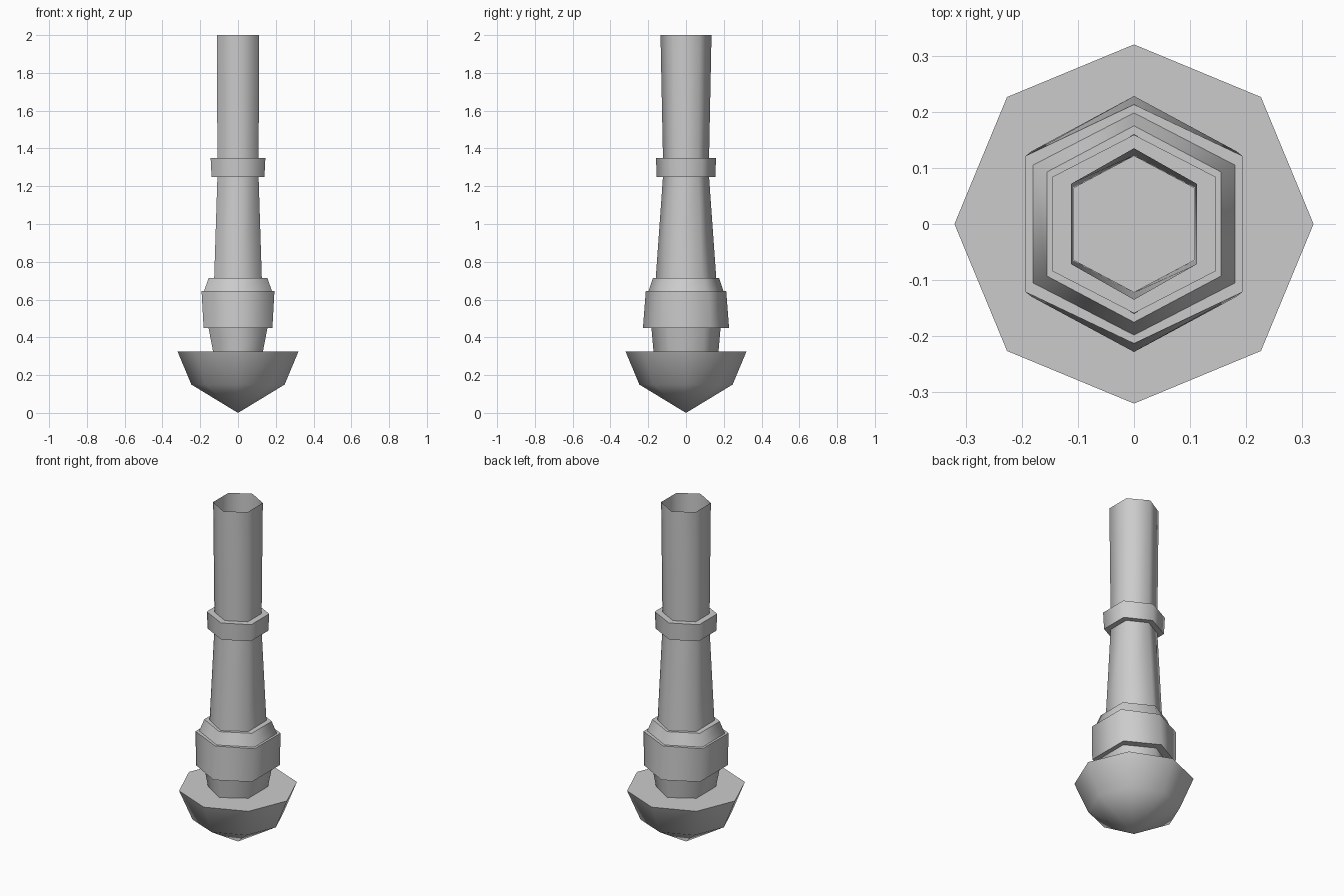
import bpy, bmesh, math

cube = bpy.data.objects.get("Cube")
if cube:
    bpy.data.objects.remove(cube, do_unlink=True)

grey = bpy.data.materials.new("plain_grey")
grey.use_nodes = True
colour = (0.6, 0.6, 0.6, 1)
grey.diffuse_color = colour
grey.node_tree.nodes["Principled BSDF"].inputs["Base Color"].default_value = colour


def hexagon(rx, ry, corner=0.53):
    """Six-sided outline with points at front and back and flat sides."""
    c = ry * corner
    return [(rx, c), (0, ry), (-rx, c), (-rx, -c), (0, -ry), (rx, -c)]


def octagon(r):
    return [(r * math.cos(i * math.pi / 4), r * math.sin(i * math.pi / 4)) for i in range(8)]


def loft(name, rings, sharp):
    """Skin a stack of (height, outline) rings; rings listed in sharp get hard edges."""
    bm = bmesh.new()
    loops = [[bm.verts.new((x, y, z)) for x, y in outline] for z, outline in rings]
    for low, high in zip(loops, loops[1:]):
        n = len(low)
        for i in range(n):
            j = (i + 1) % n
            bm.faces.new((low[i], low[j], high[j], high[i])).smooth = True
    for k in sharp:
        for i, v in enumerate(loops[k]):
            bm.edges.get((v, loops[k][i - 1])).smooth = False
    bmesh.ops.remove_doubles(bm, verts=bm.verts, dist=0.0001)
    mesh = bpy.data.meshes.new(name)
    bm.to_mesh(mesh)
    bm.free()
    mesh.materials.append(grey)
    obj = bpy.data.objects.new(name, mesh)
    bpy.context.collection.objects.link(obj)
    return obj


def hex_part(name, rings, corner=0.53):
    """Hexagonal part from (height, half width, half depth) rings, all ring edges hard."""
    loft(name, [(z, hexagon(rx, ry, corner)) for z, rx, ry in rings], range(len(rings)))


# Pointed base with a flat top
loft("pointed_base", [(0, octagon(0)), (0.15, octagon(0.247)),
                      (0.325, octagon(0.32)), (0.325, octagon(0))], [2])

# Neck and wide collar, with ledges above and below
hex_part("neck", [(0.325, 0.132, 0.172), (0.45, 0.156, 0.183)])
hex_part("collar", [(0.45, 0.15, 0.175), (0.45, 0.182, 0.228),
                    (0.645, 0.193, 0.213), (0.645, 0.17, 0.19)], 0.57)
hex_part("shoulder", [(0.645, 0.18, 0.198), (0.715, 0.155, 0.175), (0.715, 0.12, 0.15)])

# Tapered shaft, ring and open upper tube
hex_part("lower_shaft", [(0.715, 0.126, 0.16), (1.25, 0.109, 0.122)])
hex_part("ring", [(1.25, 0.108, 0.121), (1.25, 0.14, 0.155),
                  (1.35, 0.145, 0.159), (1.35, 0.107, 0.121)])
hex_part("upper_tube", [(1.25, 0.109, 0.122), (1.35, 0.109, 0.122), (2, 0.112, 0.135)])
